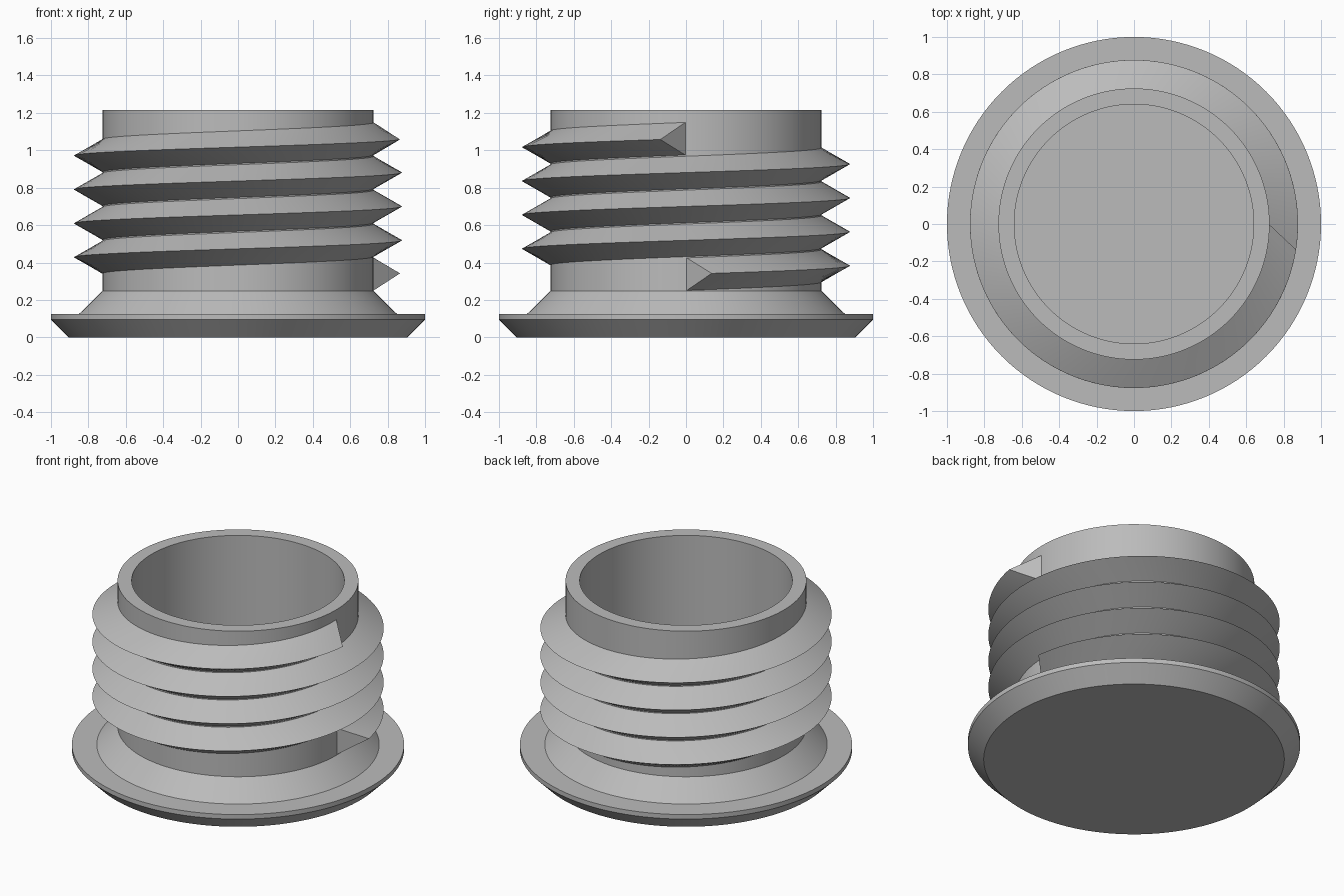
import bpy
import bmesh
from math import cos, sin, tau, radians

if "Cube" in bpy.data.objects:
    bpy.data.objects.remove(bpy.data.objects["Cube"], do_unlink=True)

SEGMENTS = 128
WALL_R = 0.725

grey = bpy.data.materials.new("plain grey")
grey.use_nodes = True
grey.diffuse_color = (0.5, 0.5, 0.5, 1)
grey.node_tree.nodes["Principled BSDF"].inputs["Base Color"].default_value = (0.5, 0.5, 0.5, 1)


def polar(radius, angle, z):
    return (radius * cos(angle), radius * sin(angle), z)


def finish(name, bm):
    bmesh.ops.recalc_face_normals(bm, faces=bm.faces)
    mesh = bpy.data.meshes.new(name)
    bm.to_mesh(mesh)
    bm.free()
    mesh.materials.append(grey)
    obj = bpy.data.objects.new(name, mesh)
    bpy.context.collection.objects.link(obj)
    bpy.ops.object.select_all(action="DESELECT")
    obj.select_set(True)
    bpy.context.view_layer.objects.active = obj
    bpy.ops.object.shade_smooth_by_angle(angle=radians(25))
    return obj


def loft(name, rings, loop_cap):
    """Join closed rings of points with quads and cap both ends."""
    bm = bmesh.new()
    rows = [[bm.verts.new(p) for p in ring] for ring in rings]
    count = len(rows[0])
    for a, b in zip(rows, rows[1:]):
        for i in range(count):
            j = (i + 1) % count
            bm.faces.new((a[i], a[j], b[j], b[i]))
    if loop_cap:
        bm.faces.new(rows[0])
        bm.faces.new(rows[-1])
    return finish(name, bm)


# Hollow plug body: bevelled flange, conical collar, tube wall and inner floor
profile = [(0.905, 0), (1, 0.095), (1, 0.125), (0.85, 0.125), (WALL_R, 0.248),
           (WALL_R, 1.215), (0.64, 1.215), (0.64, 0.125)]
loft("plug_body",
     [[polar(r, tau * i / SEGMENTS, z) for i in range(SEGMENTS)] for r, z in profile],
     True)

# Helical thread: triangular section, with the crest cut back at both ends
TURNS, PITCH, START_Z = 4, 0.1812, 0.3375
CREST_R, ROOT_R, HALF = 0.877, 0.721, 0.0895
CUT = radians(9)
sweep = TURNS * tau
sections = []
for i in range(TURNS * SEGMENTS + 1):
    t = i / (TURNS * SEGMENTS)
    root = t * sweep
    crest = CUT + t * (sweep - 2 * CUT)
    root_z = START_Z + PITCH * root / tau
    crest_z = START_Z + PITCH * crest / tau
    sections.append([polar(ROOT_R, root, root_z - HALF),
                     polar(CREST_R, crest, crest_z),
                     polar(ROOT_R, root, root_z + HALF)])
loft("screw_thread", sections, True)
